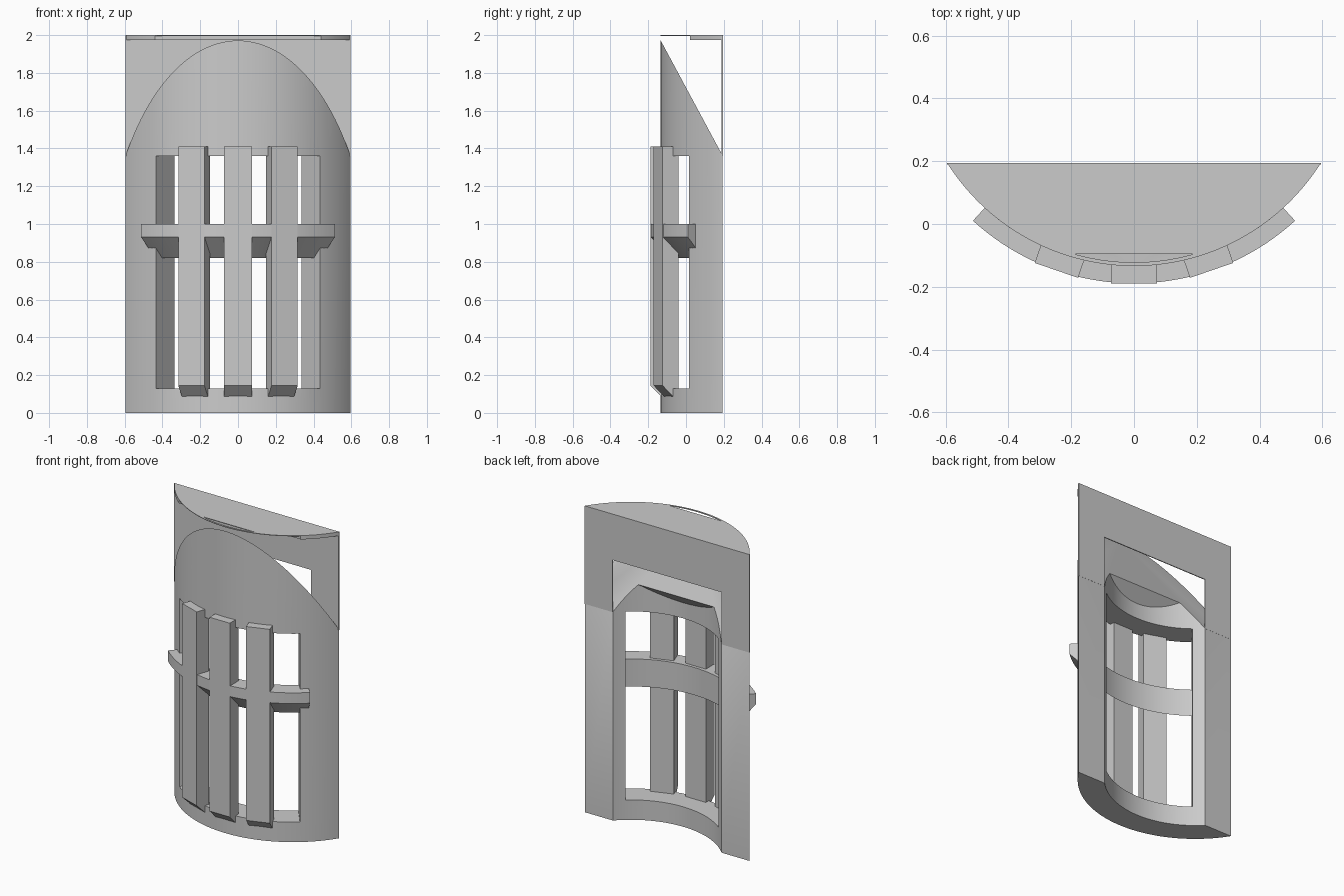
import bpy, bmesh
from math import sin, cos, radians
from mathutils import Vector

if "Cube" in bpy.data.objects:
    bpy.data.objects.remove(bpy.data.objects["Cube"], do_unlink=True)

CY = 0.57                 # centre of all the arcs
R_OUT, R_IN, R_FRONT = 0.7037, 0.543, 0.759
BACK = 0.195
HALF = 57.72              # half angle of the whole shell

grey = bpy.data.materials.new("plain grey")
grey.use_nodes = True
tone = (0.6, 0.6, 0.6, 1)
grey.diffuse_color = tone
grey.node_tree.nodes["Principled BSDF"].inputs["Base Color"].default_value = tone


def polar(r, deg, z=0.0):
    a = radians(deg)
    return Vector((r * sin(a), CY - r * cos(a), z))


def arc(r, start, end, n=48):
    return [polar(r, start + (end - start) * i / n) for i in range(n + 1)]


def loft(name, rings):
    """Closed solid through equal rings of points."""
    bm = bmesh.new()
    rows = [[bm.verts.new(p) for p in ring] for ring in rings]
    n = len(rows[0])
    for a, b in zip(rows, rows[1:]):
        for i in range(n):
            j = (i + 1) % n
            bm.faces.new((a[i], a[j], b[j], b[i]))
    bm.faces.new(rows[0][::-1])
    bm.faces.new(rows[-1])
    bmesh.ops.recalc_face_normals(bm, faces=bm.faces)
    mesh = bpy.data.meshes.new(name)
    bm.to_mesh(mesh)
    bm.free()
    mesh.materials.append(grey)
    ob = bpy.data.objects.new(name, mesh)
    bpy.context.collection.objects.link(ob)
    return ob


def column(name, outline, low, high):
    """Outline seen from above, with heights given as functions of y."""
    return loft(name, [[Vector((p.x, p.y, f(p.y))) for p in outline] for f in (low, high)])


def sweep(name, profile, half_angle, n=40):
    """Radius and height profile swept around the arc centre."""
    angles = [half_angle * (2 * i / n - 1) for i in range(n + 1)]
    return loft(name, [[polar(r, a, z) for r, z in profile] for a in angles])


def activate(ob):
    bpy.ops.object.select_all(action="DESELECT")
    ob.select_set(True)
    bpy.context.view_layer.objects.active = ob


def smooth(ob):
    activate(ob)
    bpy.ops.object.shade_smooth_by_angle(angle=radians(30))


def carve(ob, cutter):
    cutter.hide_render = True
    mod = ob.modifiers.new("cut", "BOOLEAN")
    mod.operation, mod.solver, mod.object = "DIFFERENCE", "EXACT", cutter
    activate(ob)
    bpy.ops.object.modifier_apply(modifier=mod.name)
    bpy.data.objects.remove(cutter, do_unlink=True)


# Curved shell with a sloping top, hollow back and front window
shell = column("curved_shell", arc(R_OUT, -HALF, HALF, 64),
               lambda y: 0, lambda y: 1.97 - 1.86 * (y + 0.133))
carve(shell, column("cavity_cutter", arc(R_IN, -180, 180, 120)[:-1],
                    lambda y: -0.1, lambda y: 1.435 + y))
carve(shell, sweep("window_cutter",
                   [(0.45, 0.13), (0.8, 0.13), (0.8, 1.36), (0.45, 1.36)], 38.2))
smooth(shell)

# Thin back panel framing the opening
frame = [(-0.595, 1.36), (-0.595, 2), (0.595, 2), (0.595, 1.36),
         (0.393, 1.36), (0.393, 1.7), (-0.393, 1.7), (-0.393, 1.36)]
loft("back_panel", [[Vector((x, y, z)) for x, z in frame] for y in (BACK - 0.006, BACK)])

# Top cover: thin sheet, front rim and thicker rear slab
FRONT_CUT, SLAB_CUT = 19.1, 38.6
for name, cut, low, high in (("top_sheet", FRONT_CUT, 1.996, 2.0),
                             ("top_slab", SLAB_CUT, 1.975, 1.996)):
    outline = arc(R_OUT, -HALF, -cut, 20) + arc(R_OUT, cut, HALF, 20)
    smooth(column(name, outline, lambda y: low, lambda y: high))
smooth(sweep("top_rim", [(0.692, 1.996), (R_OUT, 1.996), (R_OUT, 2), (0.692, 2)], FRONT_CUT))

# Upright bars with bevelled feet
bar_profile = [(0.67, 0.056), (R_FRONT, 0.145), (R_FRONT, 1.41), (0.67, 1.41)]
for name, angle in (("left_bar", 19), ("centre_bar", 0), ("right_bar", -19)):
    side = Vector((cos(radians(angle)), sin(radians(angle)), 0)) * 0.073
    loft(name, [[polar(r, angle, z) + side * s for r, z in bar_profile] for s in (-1, 1)])

# Curved cross band with bevelled underside
smooth(sweep("cross_band", [(0.65, 0.82), (R_FRONT, 0.93), (R_FRONT, 1.0), (0.65, 1.0)], 42.5))
